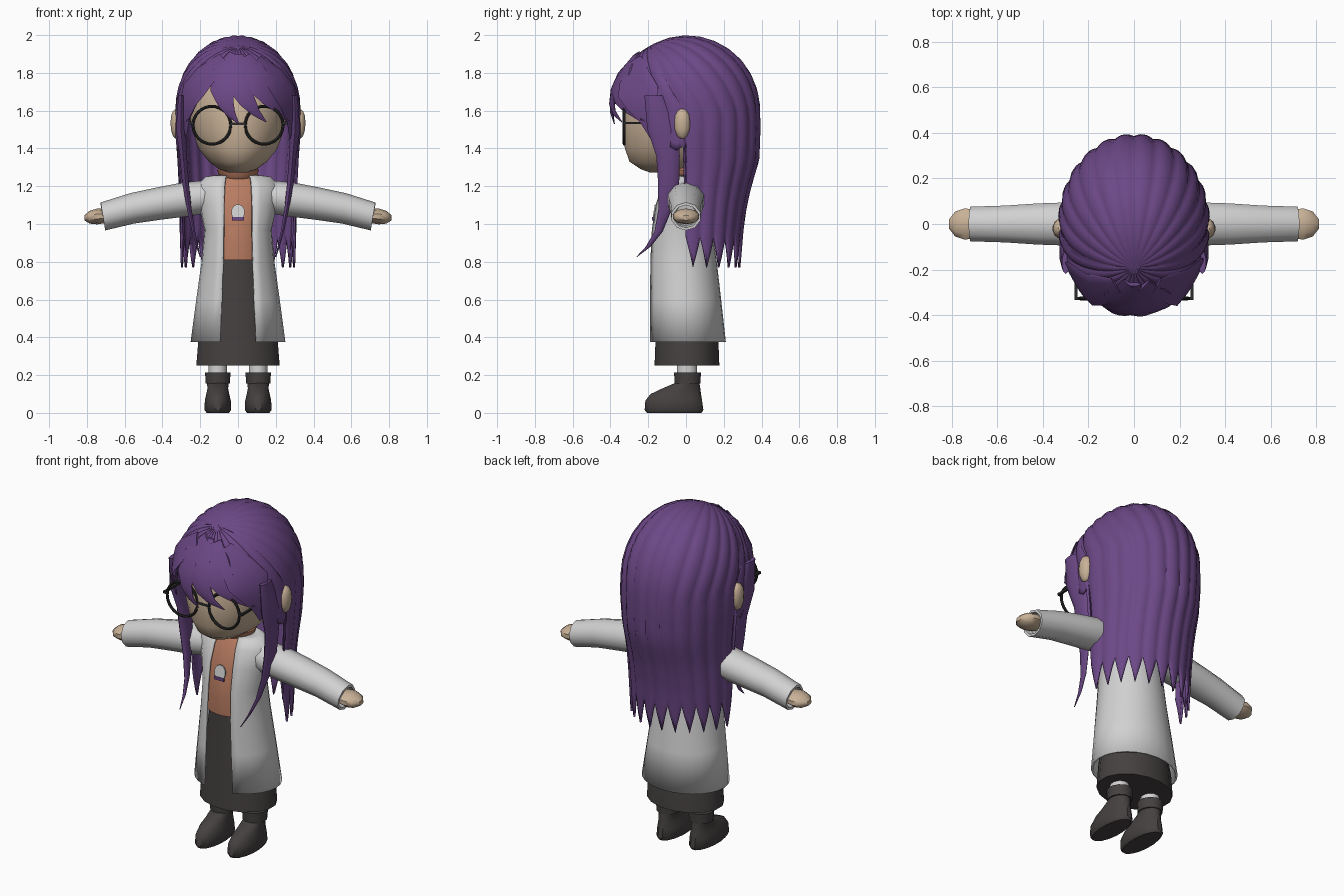
import bpy, bmesh
from math import sin, cos, pi, asin, sqrt, radians
from mathutils import Vector

cube = bpy.data.objects.get("Cube")
if cube:
    bpy.data.objects.remove(cube)


def material(name, r, g, b):
    m = bpy.data.materials.new(name)
    m.use_nodes = True
    m.diffuse_color = (r, g, b, 1)
    node = next(n for n in m.node_tree.nodes if n.type == 'BSDF_PRINCIPLED')
    node.inputs["Base Color"].default_value = (r, g, b, 1)
    return m


PURPLE = material("purple hair", .15, .065, .24)
SKIN = material("skin", .58, .44, .31)
WHITE = material("coat white", .64, .64, .64)
ORANGE = material("orange knit", .48, .2, .12)
DARK = material("dark cloth", .06, .052, .052)
BLACK = material("glasses black", .025, .025, .025)
made = []


def finish(name, bm, mat, thick=0):
    bmesh.ops.recalc_face_normals(bm, faces=bm.faces)
    me = bpy.data.meshes.new(name)
    bm.to_mesh(me)
    bm.free()
    me.materials.append(mat)
    ob = bpy.data.objects.new(name, me)
    bpy.context.collection.objects.link(ob)
    if thick:
        mod = ob.modifiers.new("thickness", 'SOLIDIFY')
        mod.thickness = thick
        mod.offset = 0
    made.append(ob)
    return ob


def skin_rows(bm, rows, closed):
    n = len(rows[0])
    for a, b in zip(rows, rows[1:]):
        for i in range(n if closed else n - 1):
            j = (i + 1) % n
            bm.faces.new((a[i], a[j], b[j], b[i]))


def loft(name, stations, n, mat):
    """Closed tube through (centre, u, v) elliptical stations, capped."""
    bm = bmesh.new()
    rows = []
    for c, u, v in stations:
        angles = [2 * pi * (i + .5) / n for i in range(n)]
        rows.append([bm.verts.new(Vector(c) + Vector(u) * cos(a) + Vector(v) * sin(a)) for a in angles])
    skin_rows(bm, rows, True)
    bm.faces.new(rows[0])
    bm.faces.new(rows[-1])
    return finish(name, bm, mat)


def upright(name, rows, n, mat, x=0):
    """Stack of rings given as (z, half width, front y, back y)."""
    return loft(name, [((x, (f + b) / 2, z), (w, 0, 0), (0, (b - f) / 2, 0))
                       for z, w, f, b in rows], n, mat)


def box(name, c, size, mat):
    bm = bmesh.new()
    bmesh.ops.create_cube(bm, size=1)
    for v in bm.verts:
        v.co = Vector(c) + v.co * Vector(size)
    return finish(name, bm, mat)


# Head and neck
upright("head", [(1.272, .05, -.19, .05), (1.29, .1, -.24, .1), (1.33, .155, -.3, .16),
                 (1.4, .21, -.325, .22), (1.5, .245, -.335, .26), (1.6, .26, -.33, .28),
                 (1.75, .24, -.29, .25), (1.88, .12, -.16, .14)], 32, SKIN)
upright("neck", [(1.2, .06, -.07, .05), (1.35, .06, -.07, .05)], 12, SKIN)

# Clothes around the body
upright("skirt", [(.25, .225, -.17, .18), (.375, .215, -.165, .175), (.6, .18, -.155, .14),
                  (.85, .14, -.15, .11)], 16, DARK)
upright("jumper", [(.81, .165, -.175, .14), (.9, .155, -.178, .125), (1.0, .15, -.17, .11),
                   (1.1, .18, -.148, .11), (1.2, .18, -.112, .1), (1.25, .1, -.08, .07)], 24, ORANGE)
upright("rolled_collar", [(1.235, .075, -.085, .06), (1.25, .1, -.1, .08),
                          (1.285, .112, -.11, .09), (1.302, .1, -.095, .075)], 20, ORANGE)


def open_coat(rows, n=24):
    bm = bmesh.new()
    rings = []
    for z, w, f, b, gap in rows:
        g = asin(gap / w)
        ring = []
        for i in range(n + 1):
            a = -pi / 2 + g + (2 * pi - 2 * g) * i / n
            ring.append(bm.verts.new((w * cos(a), (f + b) / 2 + (b - f) / 2 * sin(a), z)))
        rings.append(ring)
    skin_rows(bm, rings, False)
    finish("coat", bm, WHITE, .012)


open_coat([(.375, .245, -.2, .205, .095), (.6, .215, -.2, .18, .085), (.8, .187, -.2, .157, .078),
           (.97, .172, -.192, .135, .075), (1.1, .2, -.166, .13, .075),
           (1.2, .215, -.13, .12, .07), (1.245, .17, -.1, .09, .065), (1.255, .1, -.08, .07, .055)])

# Small chest badge
loft("badge", [((0, y, 1.062), (.036, 0, 0), (0, .007, .042)) for y in (-.165, -.172)], 16, WHITE)
box("badge_stripe", (0, -.176, 1.027), (.064, .008, .018), PURPLE)

# Arms, legs, ears and front side locks
for side, s in (("left", 1), ("right", -1)):
    sleeve = [(.12, 1.15, .09, .085), (.28, 1.13, .1, .09), (.42, 1.108, .095, .085),
              (.56, 1.083, .085, .08), (.715, 1.04, .08, .074), (.715, 1.04, .066, .06),
              (.68, 1.045, .06, .055)]
    loft(side + "_sleeve", [((s * x, 0, z), (0, ry, 0), (.012 * s, 0, rz))
                            for x, z, ry, rz in sleeve], 10, WHITE)
    hand = [(.66, 1.045, .045, .03), (.71, 1.042, .068, .038), (.745, 1.04, .072, .042),
            (.785, 1.036, .058, .034), (.812, 1.033, .022, .014)]
    loft(side + "_hand", [((s * x, 0, z), (0, ry, 0), (0, 0, rz)) for x, z, ry, rz in hand], 10, SKIN)

    x = s * .107
    upright(side + "_sock", [(.19, .05, -.05, .06), (.3, .05, -.05, .06)], 12, WHITE, x)
    upright(side + "_boot_cuff", [(.155, .066, -.062, .078), (.215, .07, -.066, .082)], 12, DARK, x)
    upright(side + "_boot", [(0, .06, -.21, .085), (.015, .072, -.222, .095), (.065, .07, -.218, .088),
                             (.1, .062, -.19, .082), (.128, .056, -.13, .078), (.16, .058, -.055, .072)],
            16, DARK, x)

    ear = [(-.078, .2), (-.065, .62), (-.03, .95), (.01, 1), (.045, .9), (.068, .6), (.08, .2)]
    loft(side + "_ear", [((s * .325, -.02, 1.53 + dz), (.033 * k, 0, 0), (0, .043 * k, 0))
                         for dz, k in ear], 12, SKIN)

    lock = [(.3, -.17, 1.68, .05), (.302, -.12, 1.5, .085), (.29, -.095, 1.36, .062),
            (.278, -.092, 1.22, .056), (.258, -.11, 1.08, .036), (.235, -.145, .96, .022),
            (.215, -.2, .88, .013), (.2, -.262, .825, .002)]
    loft(side + "_front_lock", [((s * x, y, z), (.3 * w + .002, 0, 0), (0, w, 0))
                                for x, y, z, w in lock], 10, PURPLE)

# Glasses
for side, s in (("left", 1), ("right", -1)):
    bm = bmesh.new()
    rings = []
    for i in range(32):
        a = 2 * pi * i / 32
        rings.append([bm.verts.new((s * .138 + (.1 + .008 * cos(t)) * cos(a), -.327 + .008 * sin(t),
                                    1.523 + (.1 + .008 * cos(t)) * sin(a)))
                      for t in [2 * pi * k / 8 for k in range(8)]])
    skin_rows(bm, rings + rings[:1], True)
    finish(side + "_lens_rim", bm, BLACK)
    box(side + "_hinge", (s * .248, -.327, 1.535), (.026, .014, .014), BLACK)
    box(side + "_temple", (s * .255, -.2, 1.535), (.012, .26, .012), BLACK)
box("glasses_bridge", (0, -.327, 1.53), (.084, .014, .014), BLACK)

# Hair shell: strands run from a forward crown point over the skull and down
RADII = Vector((.317, .378, .389))
CROWN = Vector((0, -.5, .866))
LOBES, PER, ROWS = 24, 6, 22
DROP = [(1.6, .317, .378), (1.5, .32, .38), (1.34, .308, .374), (1.18, .298, .327),
        (1.025, .298, .297), (.7, .288, .27)]


def drop_radii(z):
    for (z0, x0, y0), (z1, x1, y1) in zip(DROP, DROP[1:]):
        if z >= z1:
            k = (z0 - z) / (z0 - z1)
            return x0 + (x1 - x0) * k, y0 + (y1 - y0) * k
    return DROP[-1][1:]


def strand_end(a, f):
    tip = 1 - abs(2 * f - 1)
    s = sin(a)
    if s > -.04:
        return .93 - .16 * tip
    if s > -.68:
        return 1.42 + max(0, -s - .25) * .45 - .03 * tip
    return 1.74


def strand_point(a, d, f):
    equator = Vector((cos(a), sin(a), 0))
    bump = 1 + .03 * sin(pi * f) * min(1, d / .4)
    if d < .6:
        ang = CROWN.angle(equator)
        t = d / .6
        p = (CROWN * sin((1 - t) * ang) + equator * sin(t * ang)) / sin(ang)
        return Vector((0, 0, 1.6)) + p * RADII * bump
    z = 1.6 - (d - .6)
    rx, ry = drop_radii(z)
    return Vector((cos(a) * rx * bump, sin(a) * ry * bump, z))


bm = bmesh.new()
columns = []
for i in range(LOBES * PER):
    a, f = 2 * pi * i / (LOBES * PER), (i % PER) / PER
    end = strand_end(a, f)
    length = .6 + 1.6 - end if end < 1.65 else .42
    columns.append([bm.verts.new(strand_point(a, length * (k + .3) / (ROWS + .3), f))
                    for k in range(ROWS + 1)])
skin_rows(bm, columns + columns[:1], False)
bm.faces.new([c[0] for c in columns])
finish("long_hair", bm, PURPLE, .012)


# Fringe locks lying over the forehead
def over_brow(x, z):
    h = max(z - 1.6, 0) / .4
    return Vector((x, -.4 * sqrt(max(.04, 1 - (x / .335) ** 2 - h * h)) + max(0, 1.6 - z) * .3, z))


def fringe(name, path, widths):
    stations = []
    pts = [Vector(p) for p in path]
    for i, p in enumerate(pts):
        d = (pts[min(i + 1, len(pts) - 1)] - pts[max(i - 1, 0)]).normalized()
        side = Vector((-d.y, d.x)) * widths[i]
        u = (over_brow(*(p + side)) - over_brow(*(p - side))) / 2
        stations.append((over_brow(*p), u, (0, .2 * widths[i] + .002, 0)))
    loft(name, stations, 10, PURPLE)


WIDTHS = (.03, .06, .065, .045, .024, .002)
fringe("fringe_centre", [(-.02, 1.9), (-.075, 1.8), (-.085, 1.71), (-.065, 1.64), (-.035, 1.58), (.005, 1.53)], WIDTHS)
fringe("fringe_sweep", [(0, 1.9), (.0, 1.8), (.015, 1.72), (.05, 1.65), (.095, 1.59), (.15, 1.54)], WIDTHS)
fringe("fringe_outer", [(.04, 1.89), (.09, 1.8), (.13, 1.72), (.17, 1.66), (.21, 1.61), (.25, 1.55)], WIDTHS)
fringe("fringe_right", [(-.08, 1.88), (-.17, 1.79), (-.235, 1.71), (-.265, 1.64), (-.28, 1.56), (-.275, 1.46)], WIDTHS)
fringe("fringe_left", [(.1, 1.87), (.19, 1.78), (.245, 1.7), (.27, 1.62), (.282, 1.54), (.275, 1.45)], WIDTHS)

# Smooth shading with crisp edges
bpy.ops.object.select_all(action='DESELECT')
for ob in made:
    ob.select_set(True)
bpy.context.view_layer.objects.active = made[0]
bpy.ops.object.shade_smooth_by_angle(angle=radians(40))
